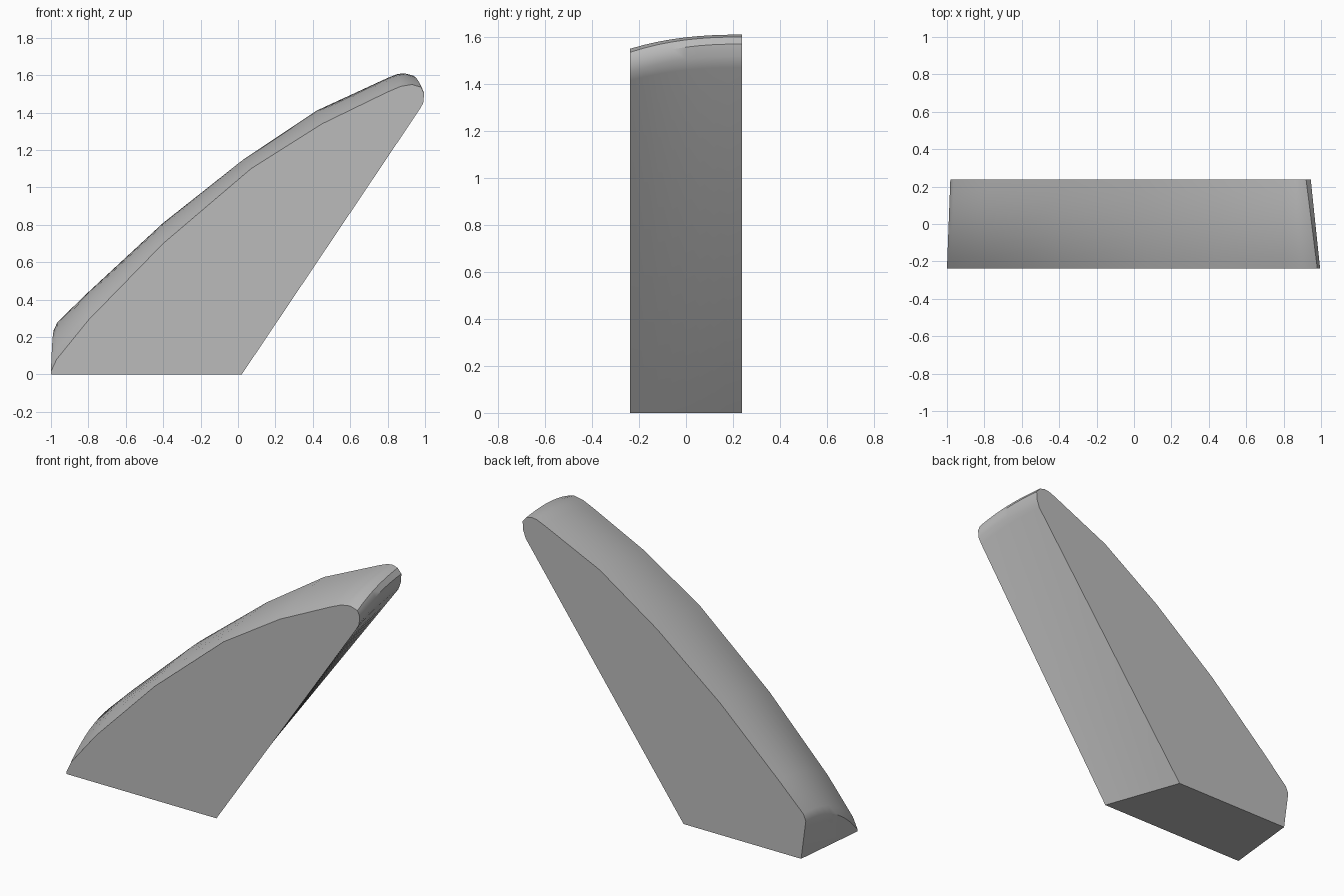
import bpy
import bmesh
import math

cube = bpy.data.objects.get("Cube")
if cube:
    bpy.data.objects.remove(cube, do_unlink=True)

grey = bpy.data.materials.new("plain grey")
grey.use_nodes = True
GREY = (0.5, 0.5, 0.5, 1.0)
grey.diffuse_color = GREY
grey.node_tree.nodes["Principled BSDF"].inputs["Base Color"].default_value = GREY

# Outlines (x, z) of the front and back faces, matched point for point
FRONT = [(0.02, 0), (-1, 0), (-1, 0.015), (-0.97, 0.08), (-0.8, 0.29), (-0.4, 0.7),
         (0.07, 1.1), (0.45, 1.34), (0.8, 1.51), (0.87, 1.54), (0.93, 1.55),
         (0.98, 1.535), (0.995, 1.5), (0.99, 1.45), (0.97, 1.415)]
BACK = [(-0.15, 0), (-0.95, 0), (-0.982, 0.24), (-0.965, 0.28), (-0.8, 0.44), (-0.4, 0.81),
        (0.03, 1.15), (0.42, 1.41), (0.8, 1.585), (0.85, 1.605), (0.885, 1.61),
        (0.92, 1.6), (0.945, 1.57), (0.943, 1.52), (0.925, 1.47)]
HALF_DEPTH = 0.238
STEPS = 8


def section(bm, t):
    """One ring of the loft: the top rises quickly behind the front, then levels."""
    rise = 1 - (1 - t) ** 2.4
    y = HALF_DEPTH * (2 * t - 1)
    return [bm.verts.new((a[0] + (b[0] - a[0]) * t, y, a[1] + (b[1] - a[1]) * rise))
            for a, b in zip(FRONT, BACK)]


# Leaning wedge body, lofted from front to back
bm = bmesh.new()
rings = [section(bm, i / STEPS) for i in range(STEPS + 1)]
n = len(FRONT)
for low, high in zip(rings, rings[1:]):
    for i in range(n):
        j = (i + 1) % n
        bm.faces.new((low[i], low[j], high[j], high[i]))
bm.faces.new(rings[0])
bm.faces.new(rings[-1])
bmesh.ops.recalc_face_normals(bm, faces=bm.faces)

mesh = bpy.data.meshes.new("leaning_wedge")
bm.to_mesh(mesh)
bm.free()
mesh.materials.append(grey)
wedge = bpy.data.objects.new("leaning_wedge", mesh)
bpy.context.collection.objects.link(wedge)

# Smooth rounded rim, crisp face edges
bpy.ops.object.select_all(action='DESELECT')
wedge.select_set(True)
bpy.context.view_layer.objects.active = wedge
bpy.ops.object.shade_smooth_by_angle(angle=math.radians(35))
